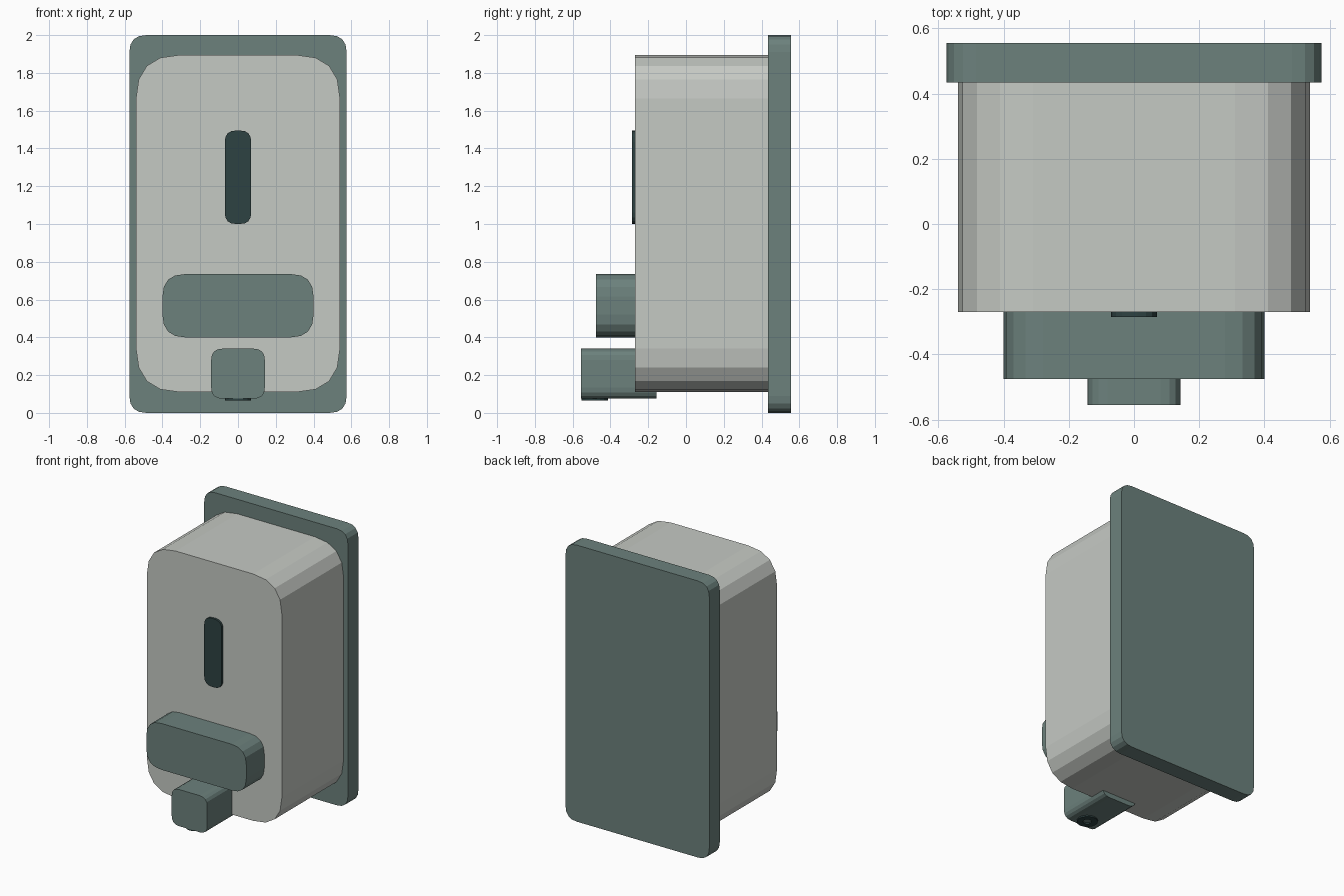
import bpy, bmesh, math
from mathutils import Vector

cube = bpy.data.objects.get("Cube")
if cube:
    bpy.data.objects.remove(cube)


def material(name, rgb):
    m = bpy.data.materials.new(name)
    m.use_nodes = True
    m.diffuse_color = (*rgb, 1)
    m.node_tree.nodes["Principled BSDF"].inputs["Base Color"].default_value = (*rgb, 1)
    return m


teal = material("grey teal", (0.15, 0.22, 0.203))
shell = material("pale grey", (0.56, 0.585, 0.55))
dark = material("dark teal", (0.027, 0.054, 0.054))


def finish(name, bm, mat):
    bmesh.ops.recalc_face_normals(bm, faces=bm.faces)
    mesh = bpy.data.meshes.new(name)
    bm.to_mesh(mesh)
    bm.free()
    mesh.materials.append(mat)
    obj = bpy.data.objects.new(name, mesh)
    bpy.context.collection.objects.link(obj)
    return obj


def rounded_outline(half, z0, z1, r, steps=4):
    """Rectangle in x and z whose corners are soft quadratic curves."""
    points = []
    for cx, cz, first in ((half, z0, "x"), (half, z1, "z"), (-half, z1, "x"), (-half, z0, "z")):
        corner = Vector((cx, cz))
        along_x = corner - Vector((math.copysign(r, cx), 0))
        along_z = corner + Vector((0, r if cz == z0 else -r))
        a, b = (along_x, along_z) if first == "x" else (along_z, along_x)
        for i in range(steps + 1):
            t = i / steps
            points.append(a * (1 - t) ** 2 + corner * 2 * t * (1 - t) + b * t ** 2)
    return points


def rounded_block(name, mat, half, z0, z1, y0, y1, r):
    bm = bmesh.new()
    face = bm.faces.new([bm.verts.new((p.x, y0, p.y)) for p in rounded_outline(half, z0, z1, r)])
    new = bmesh.ops.extrude_face_region(bm, geom=[face], use_keep_orig=True)["geom"]
    moved = [v for v in new if isinstance(v, bmesh.types.BMVert)]
    bmesh.ops.translate(bm, verts=moved, vec=(0, y1 - y0, 0))
    return finish(name, bm, mat)


def ring(name, mat, y, z0, z1, outer, inner, sides=16):
    bm = bmesh.new()
    profile = ((outer, z0), (outer, z1), (inner, z1), (inner, z0))
    loops = []
    for i in range(sides):
        a = math.tau * i / sides
        loops.append([bm.verts.new((rad * math.cos(a), y + rad * math.sin(a), z)) for rad, z in profile])
    for i in range(sides):
        p, q = loops[i], loops[(i + 1) % sides]
        for j in range(4):
            k = (j + 1) % 4
            bm.faces.new((p[j], p[k], q[k], q[j]))
    return finish(name, bm, mat)


# Wall plate and housing
rounded_block("back_plate", teal, 0.575, 0, 2, 0.435, 0.555, 0.09)
rounded_block("housing", shell, 0.54, 0.11, 1.895, -0.27, 0.435, 0.23)

# Front details
rounded_block("level_window", dark, 0.07, 1.0, 1.495, -0.286, -0.268, 0.06)
rounded_block("push_bar", teal, 0.40, 0.40, 0.735, -0.476, -0.268, 0.12)

# Spout with outlet ring underneath
rounded_block("spout", teal, 0.142, 0.075, 0.34, -0.555, -0.155, 0.06)
ring("outlet_ring", dark, -0.483, 0.065, 0.09, 0.07, 0.03)
